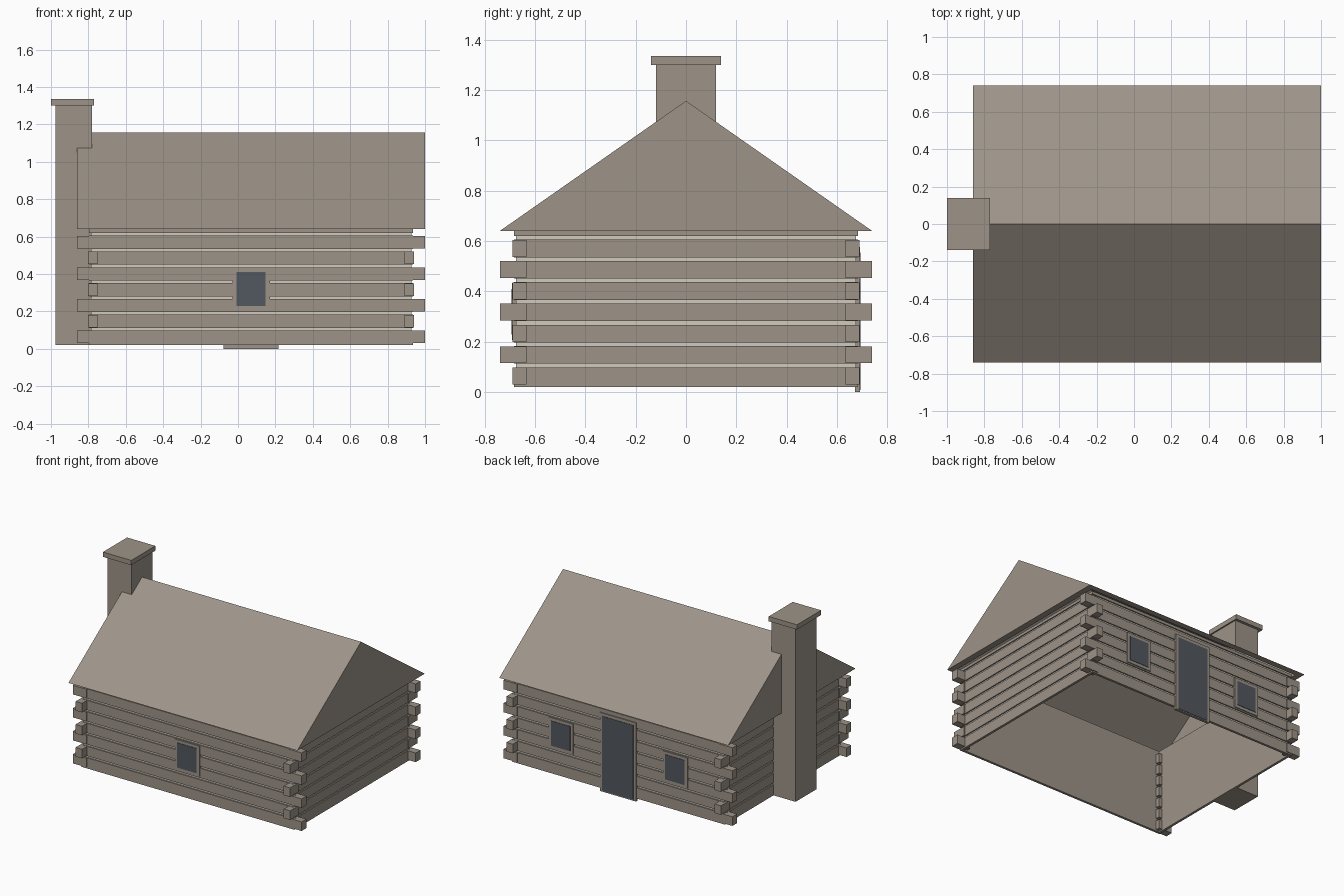
import bpy, bmesh
from mathutils import Vector

if "Cube" in bpy.data.objects:
    bpy.data.objects.remove(bpy.data.objects["Cube"], do_unlink=True)


def material(name, rgb):
    m = bpy.data.materials.new(name)
    m.use_nodes = True
    color = (*rgb, 1)
    m.diffuse_color = color
    m.node_tree.nodes["Principled BSDF"].inputs["Base Color"].default_value = color
    return m


WOOD = material("weathered_brown", (0.34, 0.295, 0.25))
CHINK = material("pale_chinking", (0.64, 0.59, 0.52))
GLASS = material("dark_slate", (0.085, 0.098, 0.115))


def finish(name, bm, mat):
    bmesh.ops.recalc_face_normals(bm, faces=bm.faces)
    mesh = bpy.data.meshes.new(name)
    bm.to_mesh(mesh)
    bm.free()
    mesh.materials.append(mat)
    ob = bpy.data.objects.new(name, mesh)
    bpy.context.collection.objects.link(ob)
    return ob


def add_box(bm, xs, ys, zs):
    lo, hi = zip(*(sorted(p) for p in (xs, ys, zs)))
    lo, hi = Vector(lo), Vector(hi)
    for v in bmesh.ops.create_cube(bm, size=1)["verts"]:
        v.co = (lo + hi) / 2 + v.co * (hi - lo)


def box(name, mat, xs, ys, zs):
    bm = bmesh.new()
    add_box(bm, xs, ys, zs)
    return finish(name, bm, mat)


CX = 0.07                    # house centre in x
HX, HY = 0.866, 0.684        # half sizes of the log walls
BASE, EAVE = 0.02, 0.64
COURSE = 0.0845              # height of one log course
COURSES = 7
GAPS = [0.105 + COURSE * i for i in range(COURSES)]


def add_walls(bm, inner, outer, z0, z1):
    """Four walls between two insets from the log face."""
    for s in (-1, 1):
        add_box(bm, (CX - HX + outer, CX + HX - outer),
                (s * (HY - inner), s * (HY - outer)), (z0, z1))
        add_box(bm, (CX + s * (HX - inner), CX + s * (HX - outer)),
                (outer - HY, HY - outer), (z0, z1))


# Inner wall lining
bm = bmesh.new()
add_walls(bm, 0.018, 0.014, BASE, EAVE)
finish("wall_lining", bm, WOOD)

# Log courses, with recessed chinking between them
logs, chinks = bmesh.new(), bmesh.new()
bottom = BASE
for gap in GAPS:
    add_walls(logs, 0.014, 0, bottom, gap - 0.007)
    add_walls(chinks, 0.014, 0.009, gap - 0.007, gap + 0.007)
    bottom = gap + 0.007
add_walls(logs, 0.014, 0, bottom, EAVE)
finish("wall_logs", logs, WOOD)
finish("chinking", chinks, CHINK)

# Interlocking log ends, alternating direction on each course
bm = bmesh.new()
for i in range(COURSES):
    z = 0.03 + COURSE * i
    reach_x, reach_y = (0.93, 0.69) if i % 2 == 0 else (0.872, 0.74)
    for sx in (-1, 1):
        for sy in (-1, 1):
            add_box(bm, (CX + sx * 0.82, CX + sx * reach_x),
                    (sy * 0.635, sy * reach_y), (z, z + 0.067))
finish("log_ends", bm, WOOD)

# Gabled roof, hollow and open inside the walls
bm = bmesh.new()
ends = [[bm.verts.new((x, y, z)) for y, z in ((-0.74, EAVE), (0, 1.157), (0.74, EAVE))]
        for x in (CX - 0.93, CX + 0.93)]
a, b = ends
bm.faces.new(a)
bm.faces.new(b)
for i in range(2):
    bm.faces.new((a[i], a[i + 1], b[i + 1], b[i]))
soffit = bm.faces.new((a[2], a[0], b[0], b[2]))
bmesh.ops.recalc_face_normals(bm, faces=bm.faces)
bmesh.ops.inset_individual(bm, faces=[soffit], thickness=0.065)
bmesh.ops.delete(bm, geom=[soffit], context="FACES_ONLY")
finish("roof", bm, WOOD)

# Chimney
box("chimney_stack", WOOD, (-0.975, -0.78), (-0.12, 0.12), (BASE, 1.3))
box("chimney_cap", WOOD, (-1, -0.77), (-0.14, 0.14), (1.3, 1.335))


# Windows and door: a frame with a dark pane on it
def opening(name, side, x, half, z0, z1, low, trim=0.022):
    box(name + "_frame", WOOD, (x - half - trim, x + half + trim),
        (side * 0.672, side * 0.691), (z0 - low, z1 + trim))
    box(name + "_pane", GLASS, (x - half, x + half),
        (side * 0.691, side * 0.694), (z0, z1))


opening("front_window", -1, CX, 0.078, 0.228, 0.41, 0.022)
for label, sx in (("left", 1), ("right", -1)):
    opening("back_window_" + label, 1, CX + sx * 0.465, 0.078, 0.228, 0.41, 0.022)
opening("back_door", 1, CX, 0.125, 0.008, 0.555, 0.008)
